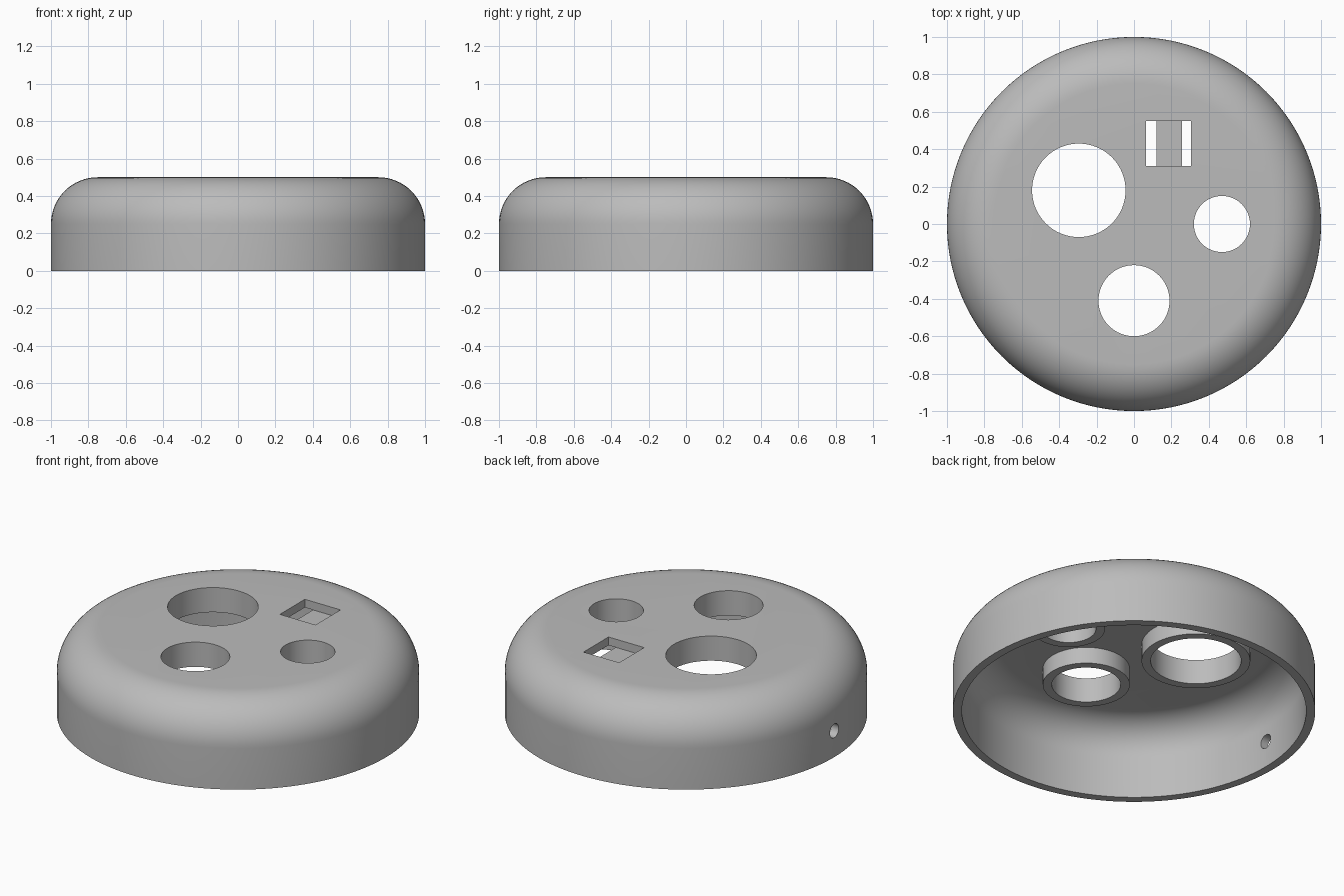
import bpy, math
from mathutils import Matrix

if "Cube" in bpy.data.objects:
    bpy.data.objects.remove(bpy.data.objects["Cube"], do_unlink=True)

grey = bpy.data.materials.new("plain grey")
grey.use_nodes = True
grey.diffuse_color = (0.5, 0.5, 0.5, 1)
grey.node_tree.nodes["Principled BSDF"].inputs["Base Color"].default_value = (0.5, 0.5, 0.5, 1)

WALL, TOP, FILLET, SIDES = 0.05, 0.5, 0.25, 128


def cylinder(name, radius, x, y, z0, z1):
    bpy.ops.mesh.primitive_cylinder_add(vertices=64, radius=radius, depth=z1 - z0,
                                        location=(x, y, (z0 + z1) / 2))
    bpy.context.object.name = name
    return bpy.context.object


def box(name, x, y, z, size):
    bpy.ops.mesh.primitive_cube_add(size=1, location=(x, y, z))
    ob = bpy.context.object
    ob.name = name
    ob.data.transform(Matrix.Diagonal((*size, 1)))
    return ob


def combine(target, tool, operation):
    """Apply a boolean and discard the tool."""
    tool.hide_render = True
    mod = target.modifiers.new(operation.lower(), 'BOOLEAN')
    mod.operation, mod.solver, mod.object = operation, 'EXACT', tool
    bpy.context.view_layer.objects.active = target
    bpy.ops.object.modifier_apply(modifier=mod.name)
    bpy.data.objects.remove(tool, do_unlink=True)


def domed_solid(name, radius, bottom, top, fillet):
    """Solid of revolution with a rounded top edge."""
    arc = [(radius - fillet + fillet * math.cos(a), top - fillet + fillet * math.sin(a))
           for a in (math.radians(90 * i / 16) for i in range(17))]
    profile = [(radius, bottom)] + arc
    verts = [(r * math.cos(t), r * math.sin(t), z) for r, z in profile
             for t in (2 * math.pi * s / SIDES for s in range(SIDES))]
    faces = []
    for row in range(len(profile) - 1):
        a, b = row * SIDES, (row + 1) * SIDES
        for s in range(SIDES):
            n = (s + 1) % SIDES
            faces.append((a + s, a + n, b + n, b + s))
    faces.append(tuple(reversed(range(SIDES))))
    faces.append(tuple(range(len(verts) - SIDES, len(verts))))
    mesh = bpy.data.meshes.new(name)
    mesh.from_pydata(verts, [], faces)
    ob = bpy.data.objects.new(name, mesh)
    bpy.context.collection.objects.link(ob)
    return ob


# Hollow rounded shell, open underneath
shell = domed_solid("rounded_shell", 1, 0, TOP, FILLET)
cavity = domed_solid("cavity_cutter", 1 - WALL, -0.1, TOP - WALL, FILLET - WALL)
combine(shell, cavity, 'DIFFERENCE')

# Three round openings, each with a collar hanging below the top plate
openings = [(-0.295, 0.18, 0.25), (0.47, 0, 0.15), (0, -0.41, 0.19)]
for x, y, r in openings:
    combine(shell, cylinder("collar", r + WALL, x, y, 0.35, 0.475), 'UNION')
for x, y, r in openings:
    combine(shell, cylinder("hole_cutter", r, x, y, 0.2, 0.7), 'DIFFERENCE')

# Square window with a strap crossing underneath
window_x, window_y = 0.185, 0.43
combine(shell, box("window_cutter", window_x, window_y, TOP, (0.24, 0.24, 0.3)), 'DIFFERENCE')
strap = box("window_strap", window_x + 0.003, window_y, TOP - 1.5 * WALL, (0.135, 0.34, WALL))

# Small cable hole through the side wall
cable = cylinder("cable_cutter", 0.042, 0, 0, -0.2, 0.2)
cable.matrix_world = Matrix.Translation((-1, 0, 0.16)) @ Matrix.Rotation(math.pi / 2, 4, 'Y')
bpy.context.view_layer.update()
combine(shell, cable, 'DIFFERENCE')

# Finish and shading
for ob in (shell, strap):
    ob.data.materials.clear()
    ob.data.materials.append(grey)
    bpy.ops.object.select_all(action='DESELECT')
    ob.select_set(True)
    bpy.context.view_layer.objects.active = ob
    bpy.ops.object.shade_smooth_by_angle(angle=math.radians(30))
